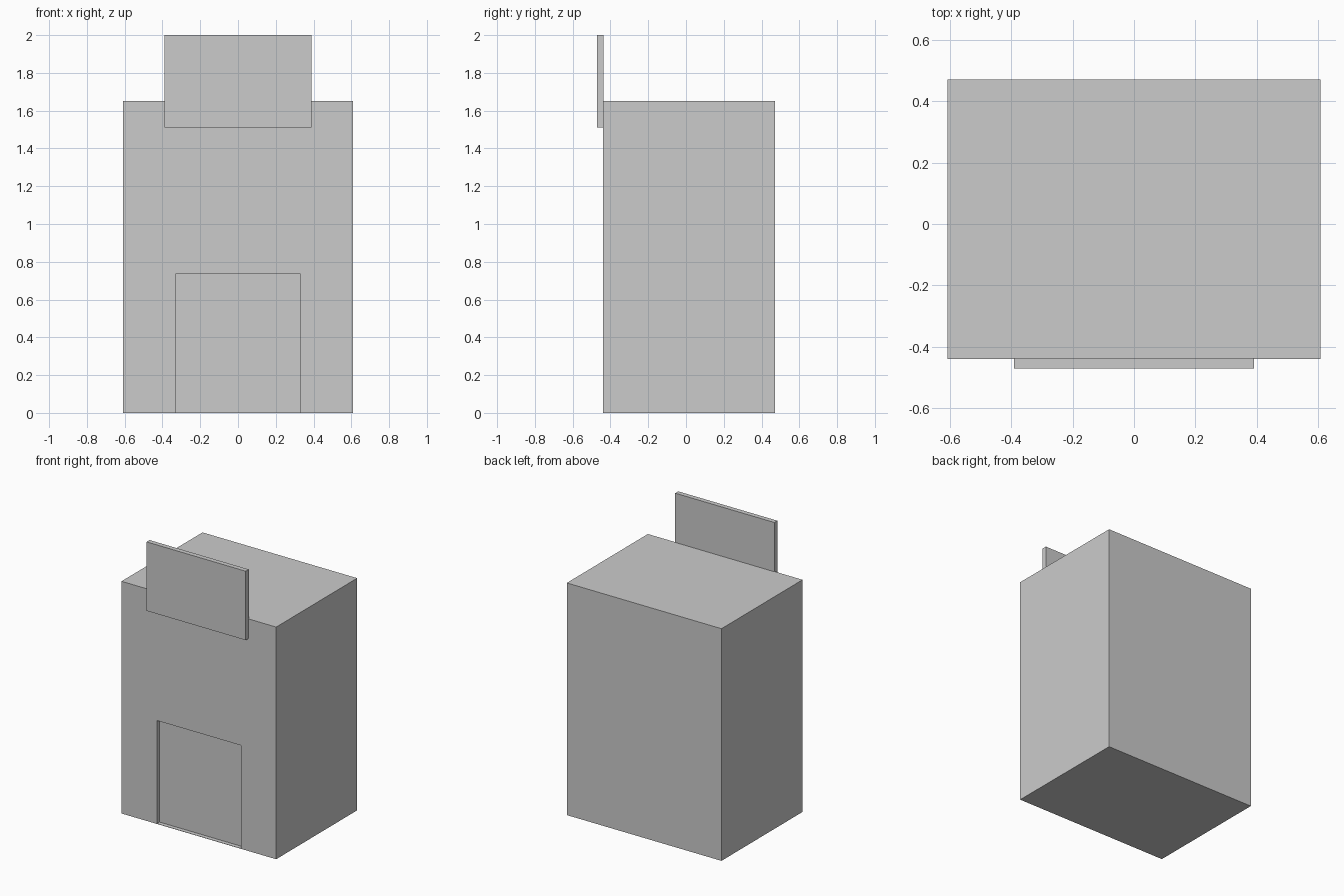
import bpy

if "Cube" in bpy.data.objects:
    bpy.data.objects.remove(bpy.data.objects["Cube"])


def box(name, x, y, z):
    """Box from (min, max) ranges on each axis."""
    bpy.ops.mesh.primitive_cube_add(size=1, location=[sum(r) / 2 for r in (x, y, z)])
    ob = bpy.context.object
    ob.name = name
    ob.scale = [r[1] - r[0] for r in (x, y, z)]
    bpy.ops.object.transform_apply(location=False, rotation=False, scale=True)
    return ob


# Main building block
body = box("building_body", (-0.608, 0.608), (-0.44, 0.47), (0, 1.65))

# Shallow doorway recess with a thin floor left at the bottom
cutter = box("doorway_cutter", (-0.33, 0.33), (-0.6, -0.41), (0.002, 0.735))
recess = body.modifiers.new("doorway_recess", "BOOLEAN")
recess.operation = "DIFFERENCE"
recess.solver = "EXACT"
recess.object = cutter
bpy.context.view_layer.objects.active = body
bpy.ops.object.modifier_apply(modifier=recess.name)
bpy.data.objects.remove(cutter)

# Sign board fixed to the front, rising above the roof
box("sign_board", (-0.39, 0.39), (-0.47, -0.436), (1.51, 2.0))
